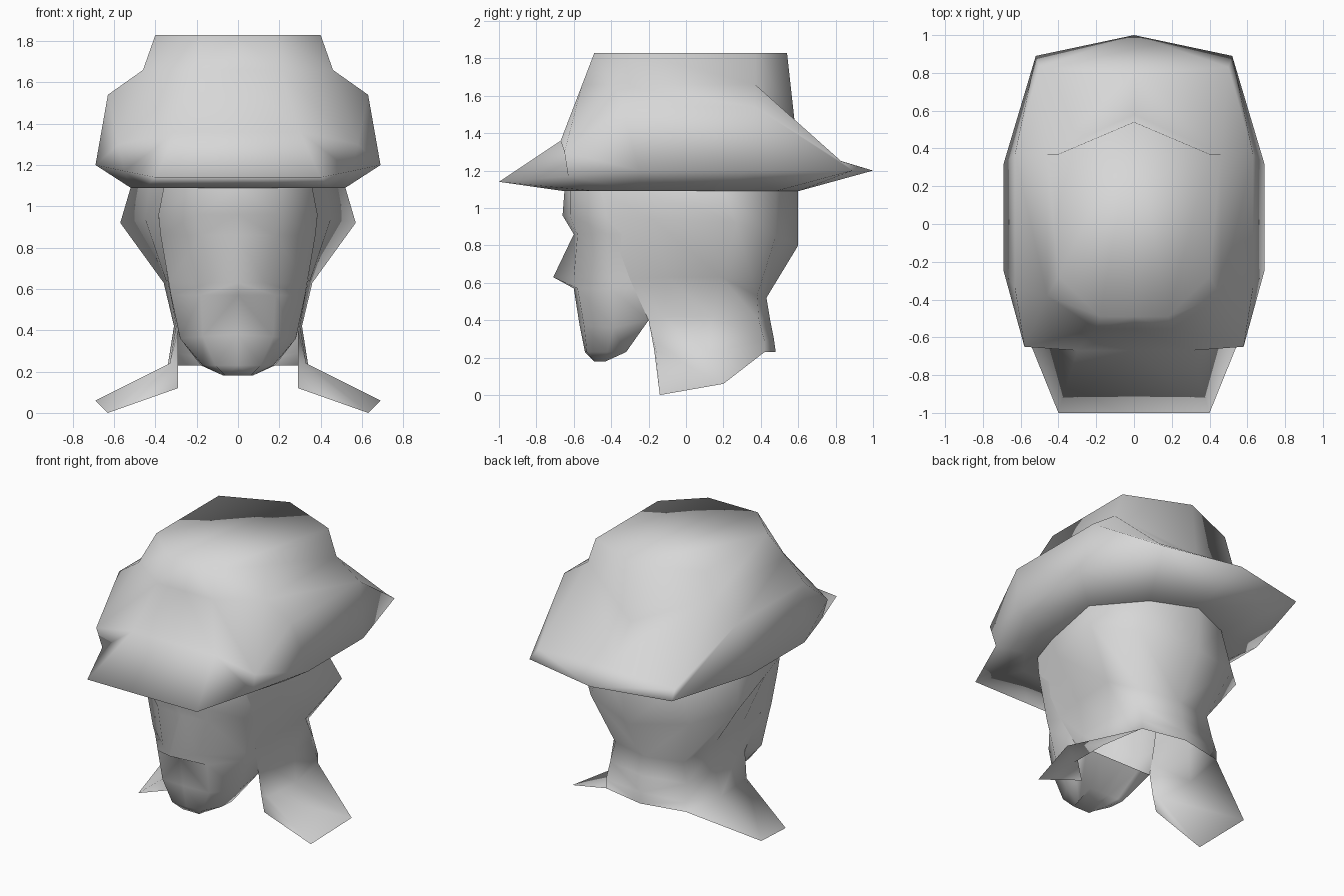
import bpy
import bmesh

default_cube = bpy.data.objects.get("Cube")
if default_cube:
    bpy.data.objects.remove(default_cube, do_unlink=True)

# One plain clay colour for every part
clay = bpy.data.materials.new("plain_light_grey")
clay.use_nodes = True
clay.diffuse_color = (0.68, 0.68, 0.68, 1)
clay.node_tree.nodes["Principled BSDF"].inputs["Base Color"].default_value = clay.diffuse_color


def loft_half(name, rows, cap_top=False, cap_bottom=False):
    """Skin the rows of the +x half, then mirror it across the middle."""
    bm = bmesh.new()
    grid = [[bm.verts.new(point) for point in row] for row in rows]
    for upper, lower in zip(grid, grid[1:]):
        for i in range(len(upper) - 1):
            bm.faces.new((upper[i], lower[i], lower[i + 1], upper[i + 1]))
    if cap_top:
        bm.faces.new(grid[0])
    if cap_bottom:
        bm.faces.new(list(reversed(grid[-1])))
    bmesh.ops.remove_doubles(bm, verts=bm.verts[:], dist=0.001)
    for face in bm.faces:
        face.smooth = True
    mesh = bpy.data.meshes.new(name)
    bm.to_mesh(mesh)
    bm.free()
    mesh.materials.append(clay)
    part = bpy.data.objects.new(name, mesh)
    bpy.context.collection.objects.link(part)
    mirror = part.modifiers.new("mirror_halves", "MIRROR")
    mirror.use_clip = True
    mirror.merge_threshold = 0.002
    return part


def level(z, *outline):
    """A row of points that all share one height."""
    return [(x, y, z) for x, y in outline]


# Hat: crown, shoulder, drooping brim and underside, front to back.
# Repeated crown corners fan out into the wider rows below.
crown_top = level(1.83, (0, -.49), (.18, -.49), (.4, -.28), (.4, -.28),
                  (.4, .37), (.4, .37), (0, .54))
crown_base = [(0, -.555, 1.66), (.2, -.555, 1.66), (.46, -.38, 1.66), (.46, -.38, 1.66),
              (.46, .37, 1.66), (.46, .37, 1.66), (0, .58, 1.47)]
shoulder = [(0, -.67, 1.36), (.3, -.67, 1.36), (.58, -.65, 1.3), (.63, -.34, 1.54),
            (.63, .37, 1.54), (.5, .83, 1.25), (0, .8, 1.26)]
brim_edge = [(0, -1, 1.14), (.4, -1, 1.14), (.55, -.63, 1.17), (.69, -.25, 1.2),
             (.69, .32, 1.2), (.52, .89, 1.2), (0, 1, 1.2)]
underside = level(1.09, (0, -.65), (.32, -.65), (.45, -.48), (.52, -.25),
                  (.52, .2), (.28, .48), (0, .6))
loft_half("hat", [crown_top, crown_base, shoulder, brim_edge, underside],
          cap_top=True, cap_bottom=True)

# Hair and collar: open at the front, flaring into two shoulder flaps
hair_top = level(1.09, (.36, -.46), (.43, -.25), (.52, .2), (.28, .48), (0, .6))
hair_bulge = [(.385, -.42, .95), (.45, -.18, .94), (.57, .27, .92),
              (.36, .48, .85), (0, .6, .8)]
nape = [(.335, -.3, .62), (.345, -.1, .63), (.36, .19, .63),
        (.25, .38, .53), (0, .43, .52)]
collar = [(.29, -.2, .4), (.3, -.12, .42), (.31, .14, .42),
          (.28, .39, .4), (0, .45, .4)]
flap_root = [(.29, -.17, .24), (.33, -.16, .24), (.34, .12, .23),
             (.29, .42, .29), (0, .47, .3)]
flap_hem = [(.29, -.14, .12), (.63, -.14, 0), (.69, .2, .06),
            (.29, .42, .23), (0, .48, .23)]
loft_half("hair_and_collar",
          [hair_top, hair_bulge, nape, collar, flap_root, flap_hem])

# Face: middle line outwards to the side of the jaw
forehead = level(1.09, (0, -.65), (.2, -.62), (.36, -.47), (.36, -.25))
brow = level(.96, (0, -.66), (.2, -.62), (.385, -.43), (.38, -.25))
eye_line = level(.86, (0, -.6), (.18, -.58), (.375, -.42), (.37, -.22))
nose_tip = level(.63, (0, -.71), (.13, -.6), (.335, -.41), (.33, -.2))
nose_base = level(.57, (0, -.6), (.18, -.58), (.325, -.4), (.32, -.2))
jaw = [(0, -.57, .38), (.17, -.545, .37), (.28, -.39, .36), (.29, -.2, .4)]
chin_front = level(.23, (0, -.54), (.11, -.53), (.17, -.42), (.18, -.32))
chin_tip = level(.18, (0, -.49), (.06, -.49), (.07, -.45), (.07, -.43))
chin_under = level(.23, (0, -.32), (.07, -.32), (.14, -.32), (.18, -.32))
throat = level(.4, (0, -.2), (.1, -.2), (.2, -.2), (.29, -.2))
loft_half("face", [forehead, brow, eye_line, nose_tip, nose_base, jaw,
                   chin_front, chin_tip, chin_under, throat])
